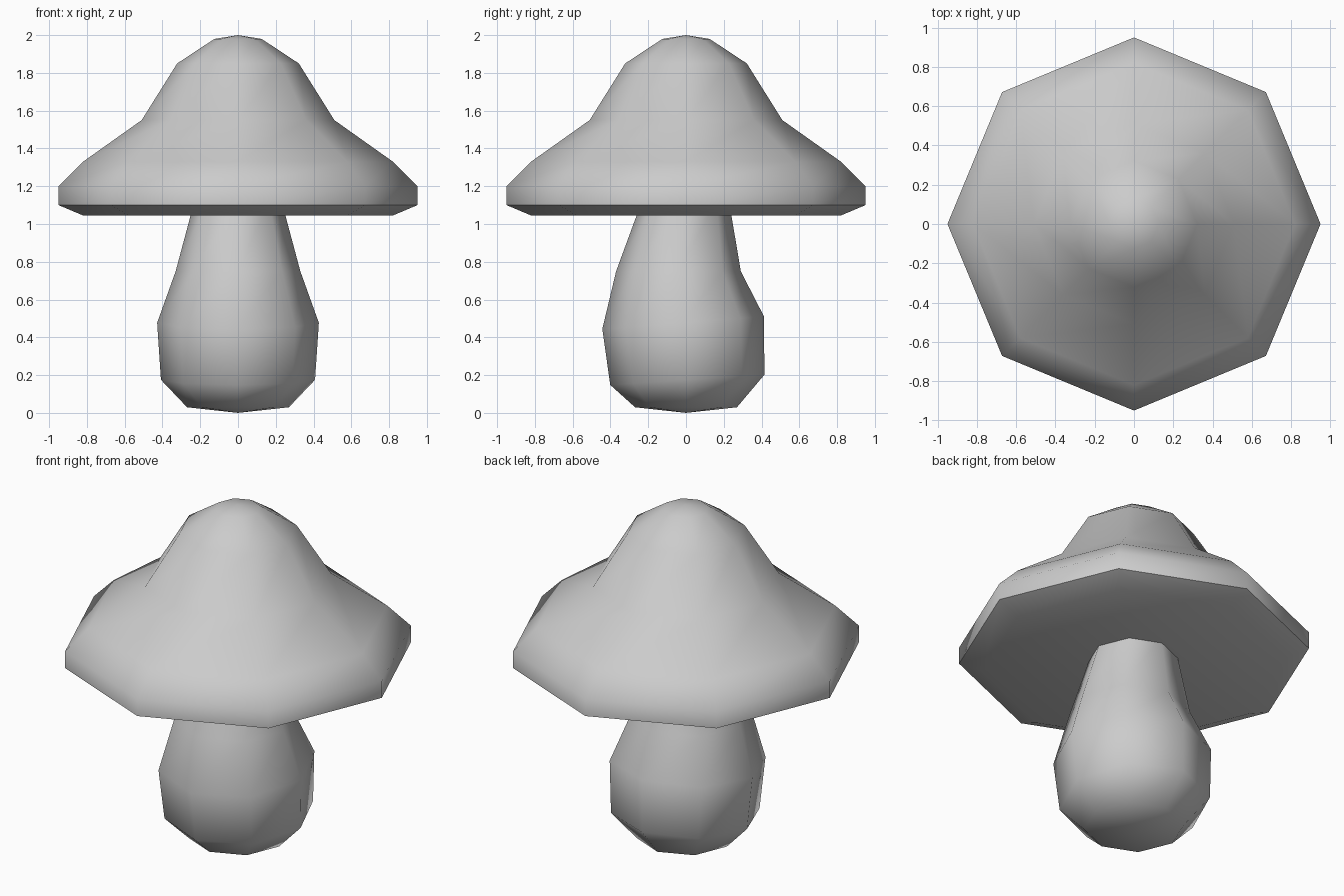
import bpy, bmesh, math

if "Cube" in bpy.data.objects:
    bpy.data.objects.remove(bpy.data.objects["Cube"])

SIDES = 8


def build_lathe(name, bottom, rings, top):
    """Skin stacked octagonal rings (radius, z, y offset, y tilt) between two poles."""
    bm = bmesh.new()
    loops = []
    for r, z, oy, tilt in rings:
        loop = []
        for i in range(SIDES):
            a = 2 * math.pi * i / SIDES
            s = math.sin(a)
            loop.append(bm.verts.new((r * math.cos(a), oy + r * s, z + tilt * s)))
        loops.append(loop)
    low, high = bm.verts.new(bottom), bm.verts.new(top)
    for i in range(SIDES):
        j = (i + 1) % SIDES
        for a, b in zip(loops, loops[1:]):
            bm.faces.new((a[i], a[j], b[j], b[i]))
        bm.faces.new((low, loops[0][j], loops[0][i]))
        bm.faces.new((high, loops[-1][i], loops[-1][j]))
    bmesh.ops.recalc_face_normals(bm, faces=bm.faces)
    mesh = bpy.data.meshes.new(name)
    bm.to_mesh(mesh)
    bm.free()
    obj = bpy.data.objects.new(name, mesh)
    bpy.context.collection.objects.link(obj)
    bpy.ops.object.select_all(action='DESELECT')
    obj.select_set(True)
    bpy.context.view_layer.objects.active = obj
    bpy.ops.object.shade_smooth_by_angle(angle=math.radians(60))
    return obj


# Bulbous stem, leaning slightly, its top hidden in the cap
build_lathe("stem", (0, 0, 0), [
    (0.27, 0.03, 0.0, 0.0),
    (0.408, 0.175, 0.007, 0.027),
    (0.428, 0.477, -0.015, 0.033),
    (0.33, 0.75, -0.04, 0.0),
    (0.231, 1.12, -0.003, 0.0),
], (0, 0, 1.12))

# Wide bell-shaped cap with a slightly hollow underside
build_lathe("cap", (0, 0, 1.09), [
    (0.82, 1.045, 0, 0),
    (0.95, 1.10, 0, 0),
    (0.95, 1.20, 0, 0),
    (0.82, 1.33, 0, 0),
    (0.51, 1.55, 0, 0),
    (0.322, 1.85, 0, 0),
    (0.125, 1.98, 0, 0),
], (0, 0, 2.0))
